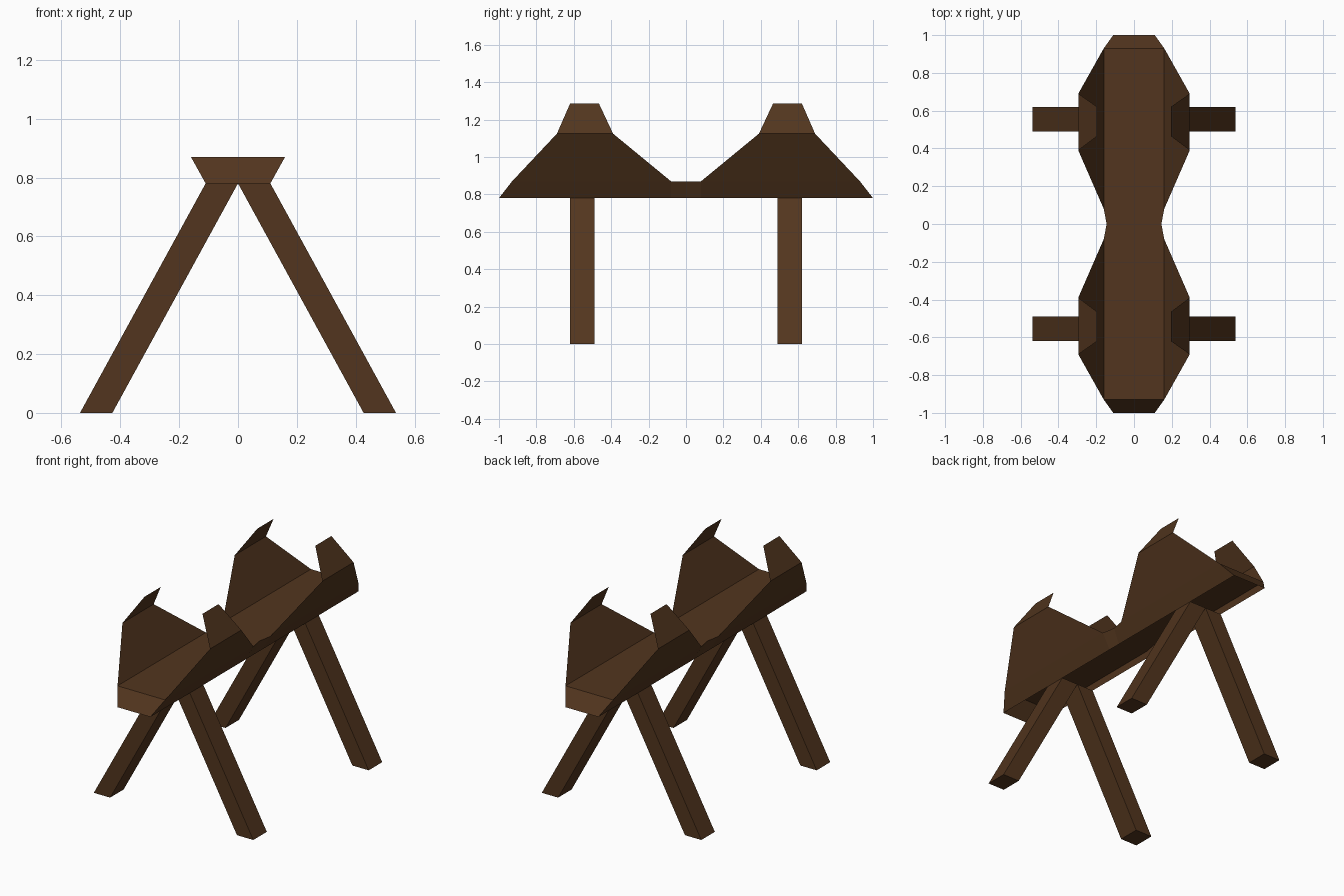
import bpy

if "Cube" in bpy.data.objects:
    bpy.data.objects.remove(bpy.data.objects["Cube"])

wood = bpy.data.materials.new("dark_wood")
wood.diffuse_color = (0.085, 0.036, 0.013, 1)
wood.use_nodes = True
wood.node_tree.nodes["Principled BSDF"].inputs["Base Color"].default_value = wood.diffuse_color


def add_mesh(name, verts, faces):
    mesh = bpy.data.meshes.new(name)
    mesh.from_pydata(verts, [], faces)
    mesh.materials.append(wood)
    obj = bpy.data.objects.new(name, mesh)
    bpy.context.collection.objects.link(obj)
    return obj


def mirrored(pts, faces, sx, sy):
    """Mirror points and keep the face winding pointing the same way out."""
    verts = [(x * sx, y * sy, z) for x, y, z in pts]
    return verts, [f if sx * sy > 0 else f[::-1] for f in faces]


BASE, TOP = 0.78, 0.87

# Thin sloping side panel: half of one side, from the middle to the end
panel = [(0.11, 0, BASE), (0.11, 0.08, BASE), (0.11, 1, BASE),
         (0.145, 0, TOP), (0.16, 0.08, TOP), (0.16, 0.93, TOP),
         (0.295, 0.39, 1.125), (0.295, 0.69, 1.125),
         (0.195, 0.465, 1.285), (0.195, 0.62, 1.285)]
panel_faces = [(0, 1, 4, 3), (1, 2, 5, 4), (4, 5, 7, 6), (6, 7, 9, 8)]

# Square leg, slanting outward
leg = [(x, y, z) for z, x0, x1 in ((0, 0.427, 0.537), (BASE, 0.0, 0.11))
       for x, y in ((x0, 0.49), (x1, 0.49), (x1, 0.62), (x0, 0.62))]
leg_faces = [(3, 2, 1, 0), (4, 5, 6, 7), (0, 1, 5, 4),
             (1, 2, 6, 5), (2, 3, 7, 6), (3, 0, 4, 7)]

for sy, end in ((-1, "front"), (1, "back")):
    for sx, side in ((-1, "left"), (1, "right")):
        add_mesh(f"{end}_{side}_side_panel", *mirrored(panel, panel_faces, sx, sy))
        add_mesh(f"{end}_{side}_leg", *mirrored(leg, leg_faces, sx, sy))
    # Sloping end board
    board = [(-0.11, 1, BASE), (0.11, 1, BASE), (0.16, 0.93, TOP), (-0.16, 0.93, TOP)]
    add_mesh(f"{end}_end_board", *mirrored(board, [(3, 2, 1, 0)], 1, sy))

# Flat deck, slightly pinched at the middle
deck = [(0.16, -0.93), (0.16, -0.08), (0.145, 0), (0.16, 0.08), (0.16, 0.93)]
outline = deck + [(-x, y) for x, y in reversed(deck)]
add_mesh("deck", [(x, y, TOP) for x, y in outline], [tuple(range(len(outline)))])
